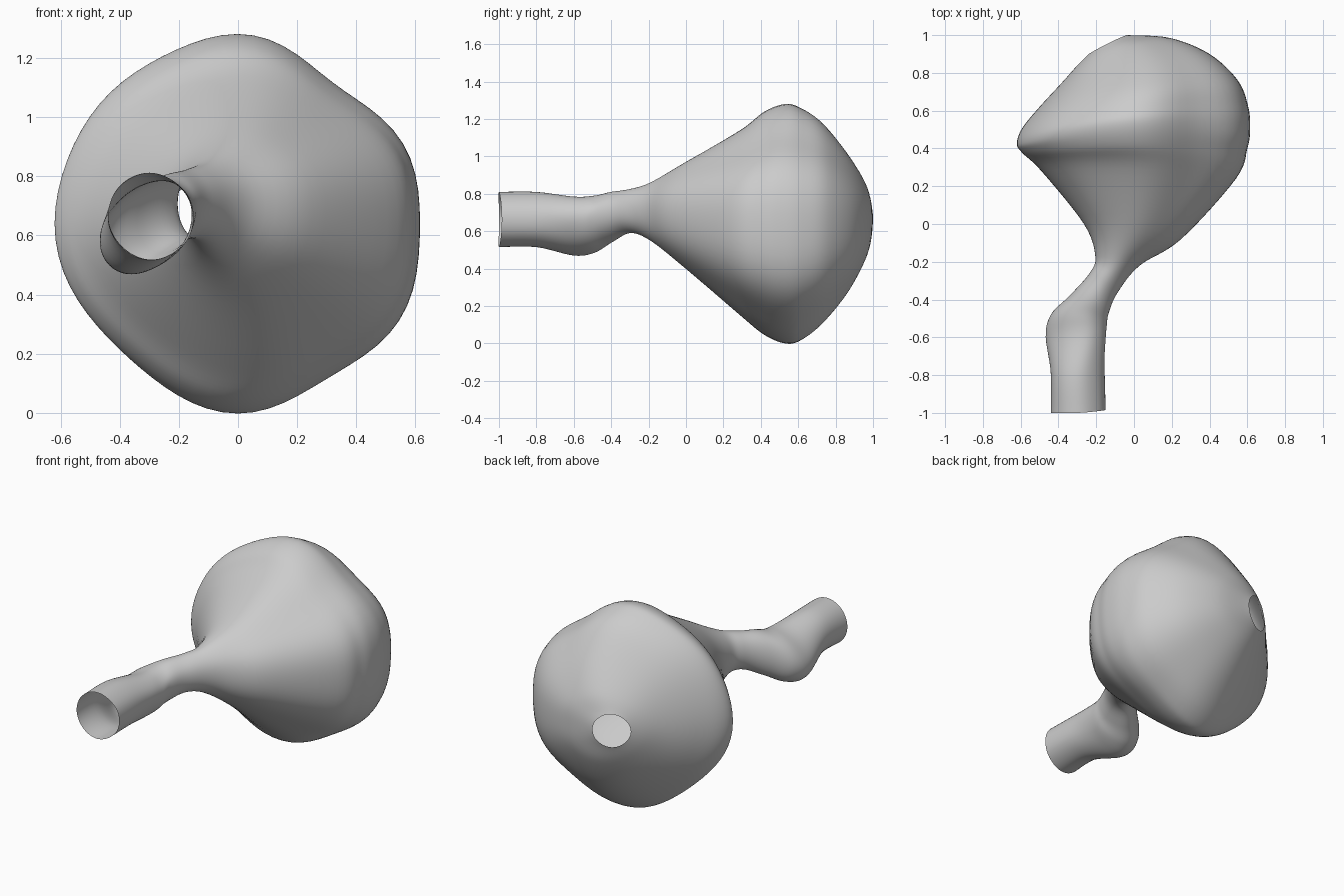
import bpy
import bmesh
from math import cos, sin, tau
from mathutils import Vector

if "Cube" in bpy.data.objects:
    bpy.data.objects.remove(bpy.data.objects["Cube"], do_unlink=True)

SEGMENTS = 72
STEPS = 6

# Cross-sections from the open tube mouth to the small rear opening:
# left x, left y, right x, right y, crown y, top z, bottom z, sideways lean
SECTIONS = [
    (-.44, -1, -.15, -.985, -1, .81, .515, 0),
    (-.44, -.8, -.155, -.8, -.8, .81, .515, 0),
    (-.46, -.6, -.16, -.63, -.6, .785, .47, .05),
    (-.435, -.48, -.15, -.54, -.49, .79, .485, .04),
    (-.34, -.38, -.135, -.47, -.4, .81, .54, .02),
    (-.235, -.26, -.085, -.36, -.3, .825, .59, 0),
    (-.205, -.17, .03, -.22, -.19, .86, .55, 0),
    (-.265, 0, .25, -.08, 0, .97, .4, 0),
    (-.49, .28, .54, .24, .29, 1.14, .15, 0),
    (-.595, .38, .6, .4, .42, 1.24, .045, 0),
    (-.62, .43, .615, .5, .53, 1.28, 0, 0),
    (-.59, .51, .605, .62, .61, 1.26, .015, 0),
    (-.5, .62, .55, .76, .72, 1.185, .1, 0),
    (-.38, .75, .4, .9, .85, 1.025, .26, 0),
    (-.3, .84, .19, .985, .94, .87, .44, 0),
    (-.24, .9, -.04, 1, .955, .77, .56, 0),
]


def spline(a, b, c, d, t):
    """Smooth curve from b to c, guided by the neighbours a and d."""
    return b + .5 * t * (c - a + t * (2*a - 5*b + 4*c - d + t * (3*(b - c) + d - a)))


def refine(sections):
    """Insert smoothly interpolated sections between the given ones."""
    last = len(sections) - 1
    result = []
    for i in range(last):
        group = [sections[max(0, min(last, i + k))] for k in (-1, 0, 1, 2)]
        for step in range(STEPS):
            t = step / STEPS
            result.append([spline(*values, t) for values in zip(*group)])
    result.append(sections[last])
    return result


def ring_points(section):
    """Closed ring through the left, right, top and bottom of a section."""
    left_x, left_y, right_x, right_y, crown_y, top, bottom, lean = section
    side_y = (left_y + right_y) / 2
    centre = Vector(((left_x + right_x) / 2, (side_y + crown_y) / 2, (top + bottom) / 2))
    across = Vector((right_x - left_x, right_y - left_y, 0)) / 2
    upward = Vector((lean, 0, (top - bottom) / 2))
    bend = Vector((0, side_y - crown_y, 0)) / 2
    for j in range(SEGMENTS):
        angle = tau * j / SEGMENTS
        # The wide bulb is flattened on its diagonals, with two soft corners on the right
        corners = .09 * (1 + cos(angle)) * cos(2 * angle)
        flatten = .075 + .045 * sin(2 * angle) - corners
        scale = 1 - across.length * flatten * sin(2 * angle) ** 2
        radial = across * cos(angle) + upward * sin(angle)
        yield centre + radial * scale + bend * cos(2 * angle)


def make_material(name, colour):
    material = bpy.data.materials.new(name)
    material.use_nodes = True
    material.diffuse_color = colour
    material.node_tree.nodes["Principled BSDF"].inputs["Base Color"].default_value = colour
    return material


# Bulb and bent neck as one continuous open shell
bm = bmesh.new()
rings = [[bm.verts.new(p) for p in ring_points(s)] for s in refine(SECTIONS)]
for near, far in zip(rings, rings[1:]):
    for j in range(SEGMENTS):
        k = (j + 1) % SEGMENTS
        bm.faces.new((near[j], far[j], far[k], near[k]))

mesh = bpy.data.meshes.new("bulb_with_neck")
bm.to_mesh(mesh)
bm.free()
mesh.materials.append(make_material("light_grey", (.6, .6, .6, 1)))

shell = bpy.data.objects.new("bulb_with_neck", mesh)
bpy.context.collection.objects.link(shell)
bpy.context.view_layer.objects.active = shell
shell.select_set(True)
bpy.ops.object.shade_smooth()
